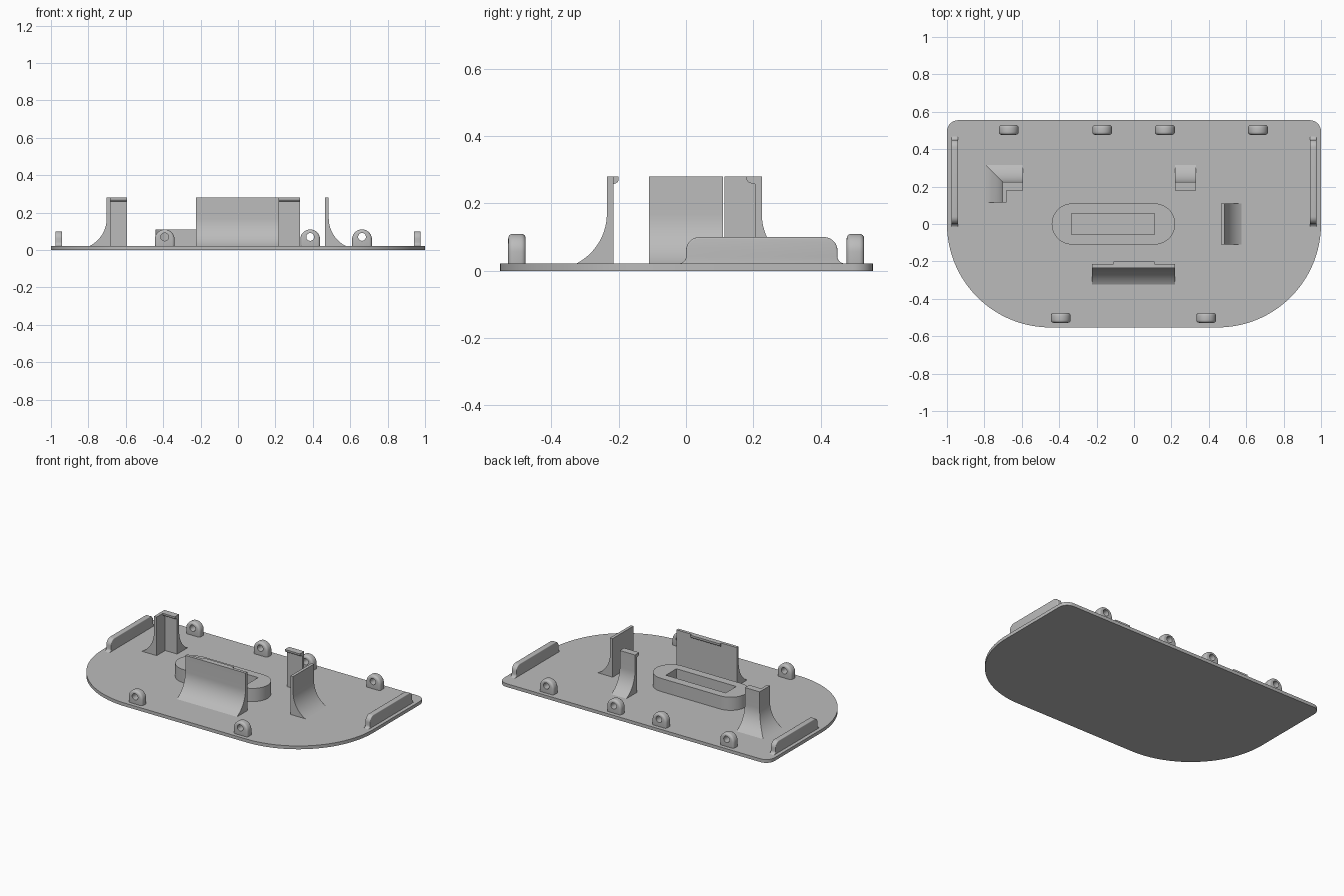
import bpy, bmesh
from math import sin, cos, pi, radians
from mathutils import Vector

if "Cube" in bpy.data.objects:
    bpy.data.objects.remove(bpy.data.objects["Cube"])

grey = bpy.data.materials.new("plain_grey")
grey.use_nodes = True
grey.diffuse_color = (0.5, 0.5, 0.5, 1)
grey.node_tree.nodes["Principled BSDF"].inputs["Base Color"].default_value = (0.5, 0.5, 0.5, 1)

PLATE = 0.022   # plate thickness
SUNK = 0.004    # how low the raised parts start inside the plate
TOP = 0.28      # height of the clips


def arc(cx, cy, r, start, end, n=12):
    steps = [radians(start + (end - start) * i / n) for i in range(n + 1)]
    return [(cx + r * cos(a), cy + r * sin(a)) for a in steps]


def loft(name, rings):
    """Solid through a list of matching closed rings of points."""
    bm = bmesh.new()
    rows = [[bm.verts.new(p) for p in ring] for ring in rings]
    n = len(rows[0])
    for a, b in zip(rows, rows[1:]):
        for i in range(n):
            j = (i + 1) % n
            bm.faces.new((a[i], a[j], b[j], b[i]))
    bm.faces.new(rows[0])
    bm.faces.new(rows[-1])
    bmesh.ops.recalc_face_normals(bm, faces=bm.faces)
    mesh = bpy.data.meshes.new(name)
    bm.to_mesh(mesh)
    bm.free()
    mesh.materials.append(grey)
    ob = bpy.data.objects.new(name, mesh)
    bpy.context.collection.objects.link(ob)
    return ob


def prism(name, outline, axis, lo, hi):
    """Extrude a 2D outline along x, y or z."""
    place = {"x": lambda a, b, t: (t, a, b),
             "y": lambda a, b, t: (a, t, b),
             "z": lambda a, b, t: (a, b, t)}[axis]
    return loft(name, [[place(a, b, t) for a, b in outline] for t in (lo, hi)])


def box(name, x, y, z):
    return prism(name, [(x[0], y[0]), (x[1], y[0]), (x[1], y[1]), (x[0], y[1])], "z", *z)


def finish(ob, bevel=0, cutter=None):
    """Round the edges, cut the opening, and smooth the curved faces."""
    if bevel:
        mod = ob.modifiers.new("round", "BEVEL")
        mod.width, mod.segments = bevel, 4
        mod.limit_method, mod.angle_limit = "ANGLE", radians(40)
    if cutter:
        mod = ob.modifiers.new("cut", "BOOLEAN")
        mod.operation, mod.solver, mod.object = "DIFFERENCE", "EXACT", cutter
    bpy.ops.object.select_all(action="DESELECT")
    ob.select_set(True)
    bpy.context.view_layer.objects.active = ob
    bpy.ops.object.convert(target="MESH")
    bpy.ops.object.shade_smooth_by_angle(angle=radians(35))
    if cutter:
        bpy.data.objects.remove(cutter)


# Base plate: small back corners, large round front corners
r, R, back = 0.06, 0.553, 0.555
finish(prism("base_plate",
             arc(1 - r, back - r, r, 0, 90, 8) + arc(-1 + r, back - r, r, 90, 180, 8)
             + arc(-1 + R, 0, R, 180, 270, 32) + arc(1 - R, 0, R, 270, 360, 32),
             "z", 0, PLATE))

# Raised oval ring with a rectangular slot
ring = prism("oval_ring", arc(0.11, 0, 0.11, -90, 90, 24) + arc(-0.33, 0, 0.11, 90, 270, 24),
             "z", SUNK, 0.11)
finish(ring, cutter=box("slot_cutter", (-0.333, 0.11), (-0.056, 0.056), (PLATE, 0.2)))

# Side rails with rounded tops and flared ends
rail = ([(-0.02, SUNK), (-0.02, PLATE)] + arc(-0.02, 0.042, 0.02, -90, 0, 6)
        + arc(0.04, 0.06, 0.04, 180, 90, 8) + arc(0.41, 0.06, 0.04, 90, 0, 8)
        + arc(0.47, 0.042, 0.02, 180, 270, 6) + [(0.47, SUNK)])
rail = [p for i, p in enumerate(rail) if i == 0 or (Vector(p) - Vector(rail[i - 1])).length > 1e-4]
for side, s in (("left", 1), ("right", -1)):
    finish(prism("rail_" + side, rail, "x", *sorted((s * 0.94, s * 0.976))), bevel=0.01)

# Screw tabs with through holes
w, mid = 0.053, 0.057
tab = [(-w, SUNK)] + arc(0, mid, w, 180, 0, 20) + [(w, SUNK)]
tabs = [(x, 0.503) for x in (-0.67, -0.17, 0.165, 0.663)] + [(x, -0.502) for x in (-0.392, 0.386)]
for i, (x, y) in enumerate(tabs):
    ob = prism(f"screw_tab_{i + 1}", [(x + a, z) for a, z in tab], "y", y - 0.026, y + 0.026)
    hole = prism("hole_cutter", arc(x, 0.07, 0.021, 0, 345, 23), "y", y - 0.1, y + 0.1)
    finish(ob, bevel=0.014, cutter=hole)


# Clips: thin wall with a concave buttress, swept along its inner line
def clip(name, stations):
    rad, sweep = 0.167, 62.6
    profile = ([(0, SUNK), (0, TOP), (0.02, TOP)]
               + arc(0.02 + rad, 0.17, rad, 180, 180 + sweep, 14) + [(0.11, SUNK)])
    finish(loft(name, [[(x + ox * d, y + oy * d, z) for d, z in profile]
                       for x, y, ox, oy in stations]))


clip("front_clip", [(-0.225, -0.215, 0, -1), (0.22, -0.215, 0, -1)])
clip("left_clip", [(0.465, -0.11, 1, 0), (0.465, 0.11, 1, 0)])
clip("back_clip", [(0.22, 0.205, 0, 1), (0.332, 0.205, 0, 1)])
clip("corner_clip", [(-0.682, 0.115, -1, 0), (-0.682, 0.205, -1, 1), (-0.593, 0.205, 0, 1)])


# Catch lips at the top of the clips, rounded underneath
def lip(name, x, inner, outer):
    h = 0.022
    under = [(inner + (outer - inner) * sin(a), TOP - h * 0.4 - h * 0.6 * cos(a))
             for a in [pi / 2 * i / 6 for i in range(7)]]
    finish(prism(name, [(inner, TOP)] + under + [(outer, TOP)], "x", *x))


lip("front_lip", (-0.11, 0.11), -0.218, -0.2)
lip("back_lip", (0.22, 0.332), 0.208, 0.18)
lip("corner_lip", (-0.685, -0.593), 0.208, 0.18)
